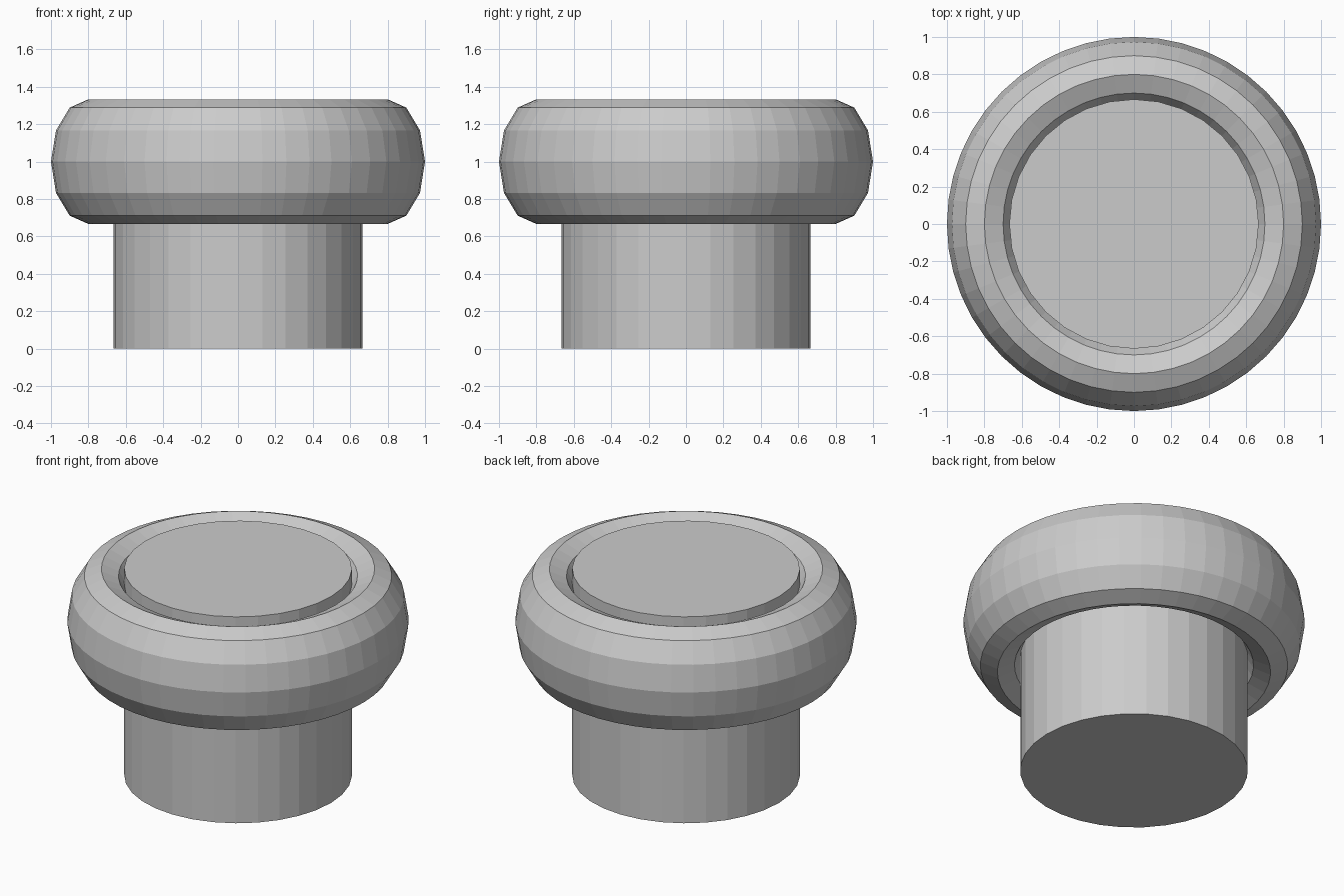
import bpy

if "Cube" in bpy.data.objects:
    bpy.data.objects.remove(bpy.data.objects["Cube"])

# Central plug: 32-sided solid cylinder, flush with the top of the ring
bpy.ops.mesh.primitive_cylinder_add(vertices=32, radius=0.6667, depth=1.3333,
                                    location=(0, 0, 0.6667))
bpy.context.object.name = "stem"

# Collar: flat-faceted torus stretched vertically around the stem's top
bpy.ops.mesh.primitive_torus_add(major_segments=48, minor_segments=12,
                                 major_radius=0.8, minor_radius=0.2,
                                 location=(0, 0, 1.0))
collar = bpy.context.object
collar.name = "collar_ring"
collar.scale.z = 1.6667
bpy.ops.object.transform_apply(location=False, rotation=False, scale=True)
for p in collar.data.polygons:
    p.use_smooth = False
